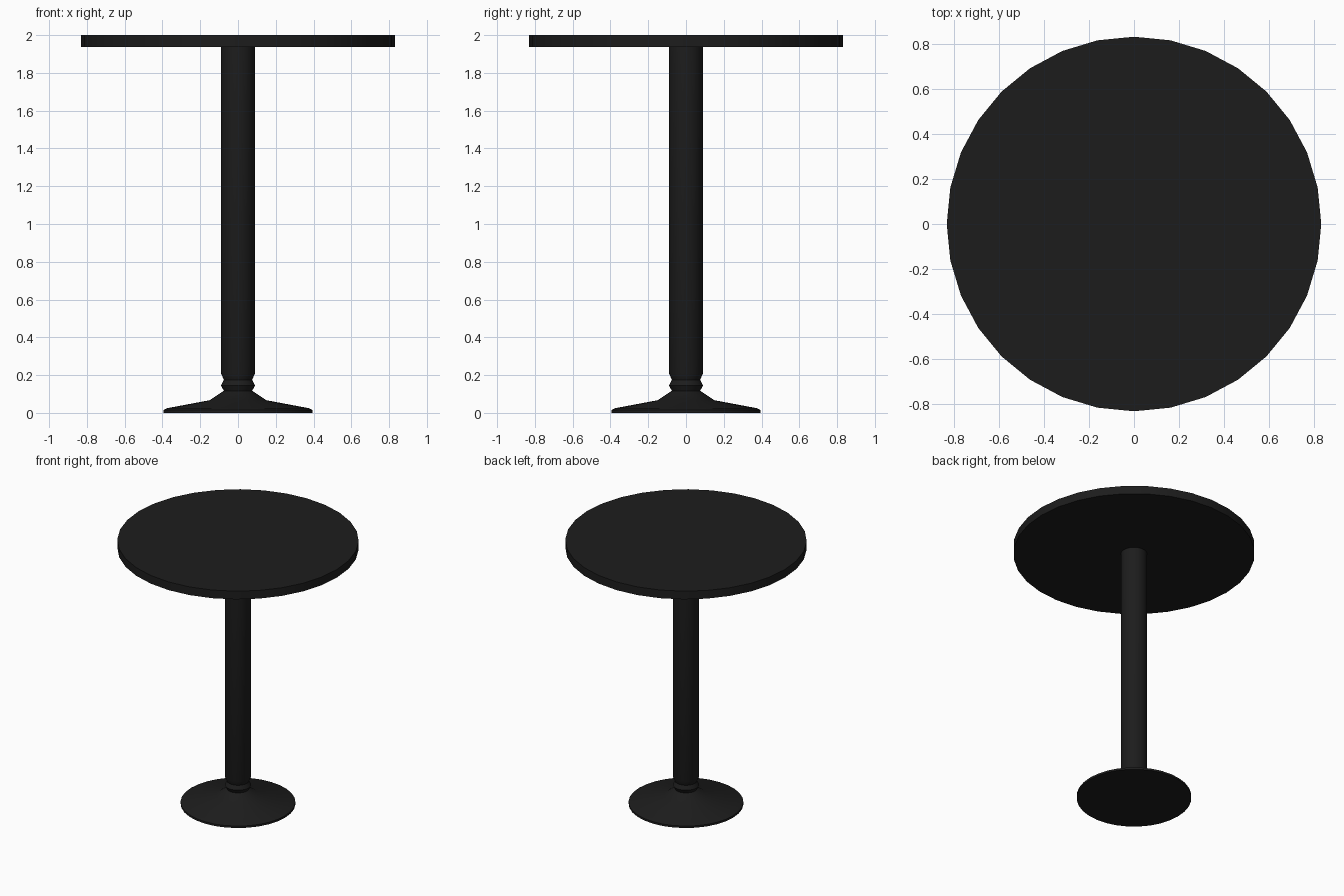
import bpy, bmesh, math

if "Cube" in bpy.data.objects:
    bpy.data.objects.remove(bpy.data.objects["Cube"])

SIDES = 32

mat = bpy.data.materials.new("black_metal")
mat.diffuse_color = (0.012, 0.012, 0.012, 1)
mat.use_nodes = True
mat.node_tree.nodes["Principled BSDF"].inputs["Base Color"].default_value = mat.diffuse_color


def lathe(name, profile):
    """Spin a (radius, height) profile around z and cap both ends."""
    bm = bmesh.new()
    rings = []
    for r, z in profile:
        rings.append([bm.verts.new((r * math.cos(2 * math.pi * i / SIDES),
                                    r * math.sin(2 * math.pi * i / SIDES), z))
                      for i in range(SIDES)])
    for a, b in zip(rings, rings[1:]):
        for i in range(SIDES):
            j = (i + 1) % SIDES
            bm.faces.new((a[i], a[j], b[j], b[i]))
    bm.faces.new(rings[0][::-1])
    bm.faces.new(rings[-1])
    mesh = bpy.data.meshes.new(name)
    bm.to_mesh(mesh)
    bm.free()
    mesh.materials.append(mat)
    obj = bpy.data.objects.new(name, mesh)
    bpy.context.collection.objects.link(obj)
    bpy.ops.object.select_all(action='DESELECT')
    obj.select_set(True)
    bpy.context.view_layer.objects.active = obj
    bpy.ops.object.shade_smooth_by_angle(angle=math.radians(30))
    return obj


# Round table top
lathe("table_top", [(0.83, 1.938), (0.83, 2.0)])

# Flared foot, turned collar and column in one turned profile
lathe("pedestal", [(0.395, 0), (0.395, 0.015), (0.375, 0.025), (0.15, 0.067),
                   (0.075, 0.117), (0.09, 0.145), (0.075, 0.175),
                   (0.09, 0.21), (0.09, 1.938)])
